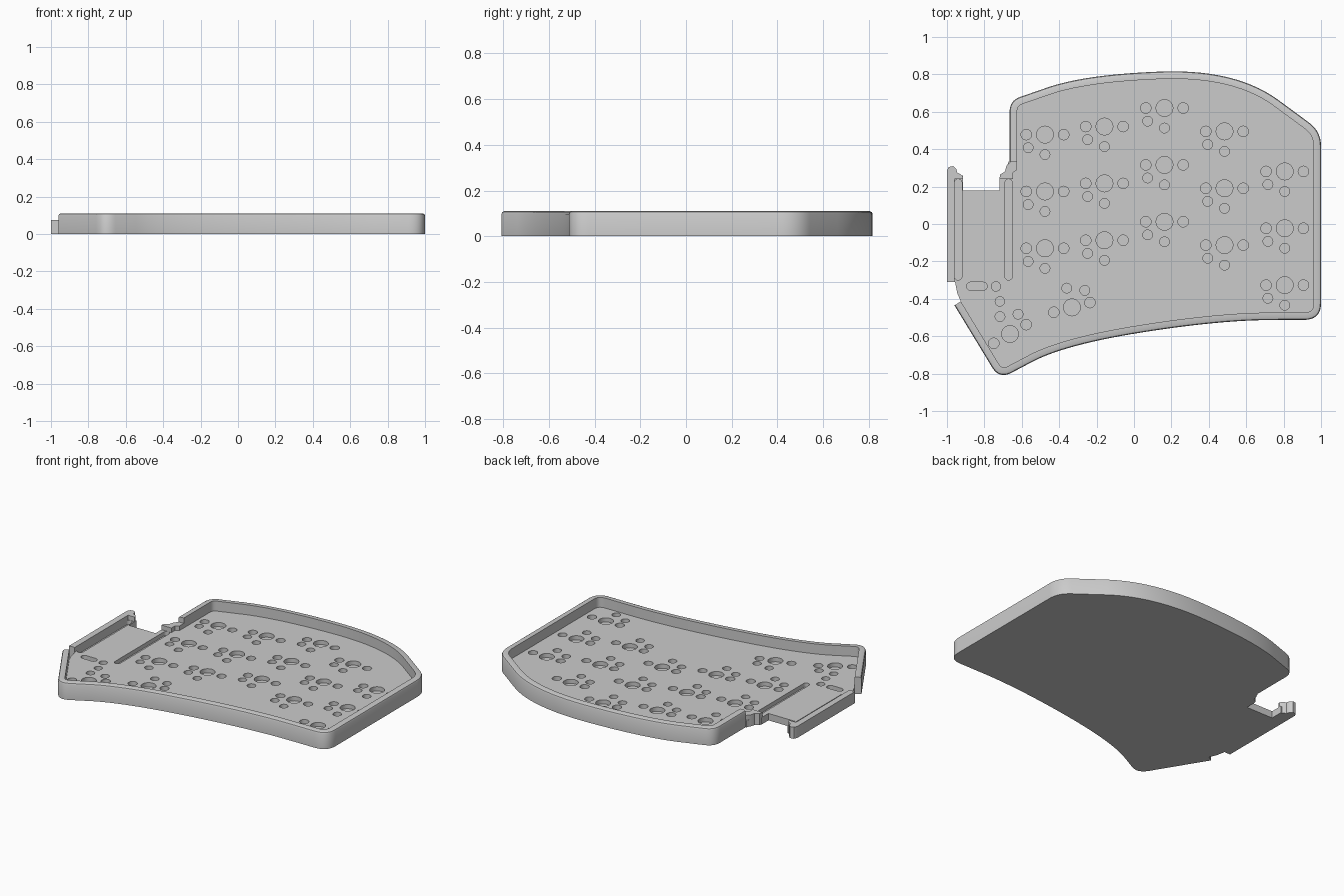
import bpy
import bmesh
from math import cos, sin, pi, radians
from mathutils import Vector

cube = bpy.data.objects.get("Cube")
if cube:
    bpy.data.objects.remove(cube)

FLOOR, WALL, LIP, PIT = 0.045, 0.11, 0.075, 0.018
THICK = 0.04

grey = bpy.data.materials.new("plain_grey")
grey.use_nodes = True
colour = (0.6, 0.6, 0.6, 1)
grey.diffuse_color = colour
grey.node_tree.nodes["Principled BSDF"].inputs["Base Color"].default_value = colour


def finish(name, bm):
    bmesh.ops.recalc_face_normals(bm, faces=bm.faces)
    mesh = bpy.data.meshes.new(name)
    bm.to_mesh(mesh)
    bm.free()
    mesh.materials.append(grey)
    obj = bpy.data.objects.new(name, mesh)
    bpy.context.collection.objects.link(obj)
    return obj


def add_prism(bm, outline, z0, z1):
    rings = [[bm.verts.new((x, y, z)) for x, y in outline] for z in (z0, z1)]
    for ring in rings:
        bm.faces.new(ring)
    n = len(outline)
    for i in range(n):
        j = (i + 1) % n
        bm.faces.new((rings[0][i], rings[0][j], rings[1][j], rings[1][i]))


def prism(name, outline, z1):
    bm = bmesh.new()
    add_prism(bm, outline, 0, z1)
    return finish(name, bm)


def rounded_path(controls, steps=14):
    """Open path whose corners are replaced by curves of the given reach."""
    pts = [Vector(c[:2]) for c in controls]
    path = [pts[0]]
    for i in range(1, len(pts) - 1):
        p, reach = pts[i], controls[i][2]
        ends = []
        for q in (pts[i - 1], pts[i + 1]):
            d = q - p
            ends.append(p + d.normalized() * min(reach, d.length * 0.5))
        for k in range(steps + 1):
            t = k / steps
            v = ends[0] * (1 - t) ** 2 + p * (2 * t * (1 - t)) + ends[1] * t ** 2
            if (v - path[-1]).length > 1e-4:
                path.append(v)
    return path + [pts[-1]]


def inset(path, dist):
    """Shift a clockwise path towards its inside."""
    out = []
    for i, p in enumerate(path):
        a, b = path[max(i - 1, 0)], path[min(i + 1, len(path) - 1)]
        t = (b - a).normalized()
        out.append(p + Vector((t.y, -t.x)) * dist)
    return out


def capsule(a, b, r, n=12):
    """Round-ended slot outline along x or y; a circle when a equals b."""
    a, b = Vector(a), Vector(b)
    d = b - a
    start = pi / 2 if d.x > 0 else pi
    return [(c.x + r * cos(start + s + k * pi / n), c.y + r * sin(start + s + k * pi / n))
            for c, s in ((a, 0), (b, pi)) for k in range(n + (d.length > 0))]


# Rim path, clockwise from the rear of the open side
rim = rounded_path([
    (-0.665, 0.335), (-0.665, 0.66, 0.06), (-0.26, 0.80, 9), (0.545, 0.83, 9),
    (1.0, 0.495, 0.08), (1.0, -0.512, 0.09), (0.45, -0.515, 9),
    (-0.37, -0.645, 9), (-0.72, -0.83, 0.075), (-0.96, -0.435)])

# Rim wall: a softened section swept along the path
section = [(0, 0), (0, 0.097), (0.004, 0.106), (0.013, WALL), (THICK, WALL), (THICK, 0)]
bm = bmesh.new()
rails = [[bm.verts.new((p.x, p.y, z)) for p in inset(rim, d)] for d, z in section]
for s in range(len(rails)):
    a, b = rails[s], rails[(s + 1) % len(rails)]
    for i in range(len(rim) - 1):
        bm.faces.new((a[i], a[i + 1], b[i + 1], b[i]))
for end in (0, -1):
    bm.faces.new([r[end] for r in rails])
wall = finish("rim_wall", bm)

# Floor plate with the open bay on its side
open_side = [(-0.945, -0.37), (-0.957, -0.31), (-0.98, -0.305), (-0.98, 0.26),
             (-0.913, 0.26), (-0.913, 0.18), (-0.72, 0.18), (-0.72, 0.25),
             (-0.69, 0.28), (-0.67, 0.335)]
floor = prism("floor_plate", [tuple(p) for p in inset(rim, THICK)] + open_side, FLOOR)

# Low side wall with its hooked end, and the stub beside the rim
side = prism("side_lip", [(-1, -0.31), (-1, 0.285), (-0.99, 0.305), (-0.965, 0.31),
                          (-0.95, 0.295), (-0.945, 0.275), (-0.925, 0.265), (-0.913, 0.25),
                          (-0.913, 0.24), (-0.96, 0.24), (-0.96, -0.31)], LIP)
stub = prism("corner_stub", [(-0.72, 0.24), (-0.715, 0.265), (-0.69, 0.28), (-0.682, 0.31),
                             (-0.66, 0.335), (-0.625, 0.335), (-0.625, 0.29),
                             (-0.648, 0.275), (-0.648, 0.24)], LIP)

# Recesses: switch groups in columns and two turned thumb groups
group = [(0, 0, 0.045), (-0.1, 0, 0.028), (0.1, 0, 0.028),
         (-0.09, -0.07, 0.026), (0, -0.107, 0.026)]
columns = [(-0.476, 0.478), (-0.158, 0.521), (0.163, 0.62), (0.484, 0.495), (0.806, 0.281)]
switches = [(x, y - 0.304 * row, 0) for x, y in columns for row in range(3)]
switches += [(-0.332, -0.446, 195), (-0.663, -0.588, 210)]
cutters = bmesh.new()


def recess(a, b, r):
    add_prism(cutters, capsule(a, b, r), PIT, 0.2)


for x, y, turn in switches:
    c, s = cos(radians(turn)), sin(radians(turn))
    for dx, dy, r in group:
        centre = (x + dx * c - dy * s, y + dx * s + dy * c)
        recess(centre, centre, r)
for centre in ((-0.738, -0.334), (-0.717, -0.414)):
    recess(centre, centre, 0.025)

# Long grooves and the short slot
for x in (-0.94, -0.67):
    recess((x, -0.28), (x, 0.22), 0.02)
recess((-0.873, -0.333), (-0.807, -0.333), 0.022)

cutter = finish("recess_cutter", cutters)
cutter.hide_render = True
cut = floor.modifiers.new("recesses", "BOOLEAN")
cut.operation = "DIFFERENCE"
cut.solver = "EXACT"
cut.object = cutter
bpy.context.view_layer.objects.active = floor
bpy.ops.object.modifier_apply(modifier=cut.name)
bpy.data.objects.remove(cutter)

# Smooth the curved sides, keep hard edges
bpy.ops.object.select_all(action="DESELECT")
for obj in (wall, floor, side, stub):
    obj.select_set(True)
bpy.context.view_layer.objects.active = floor
bpy.ops.object.shade_smooth_by_angle(angle=radians(35))
